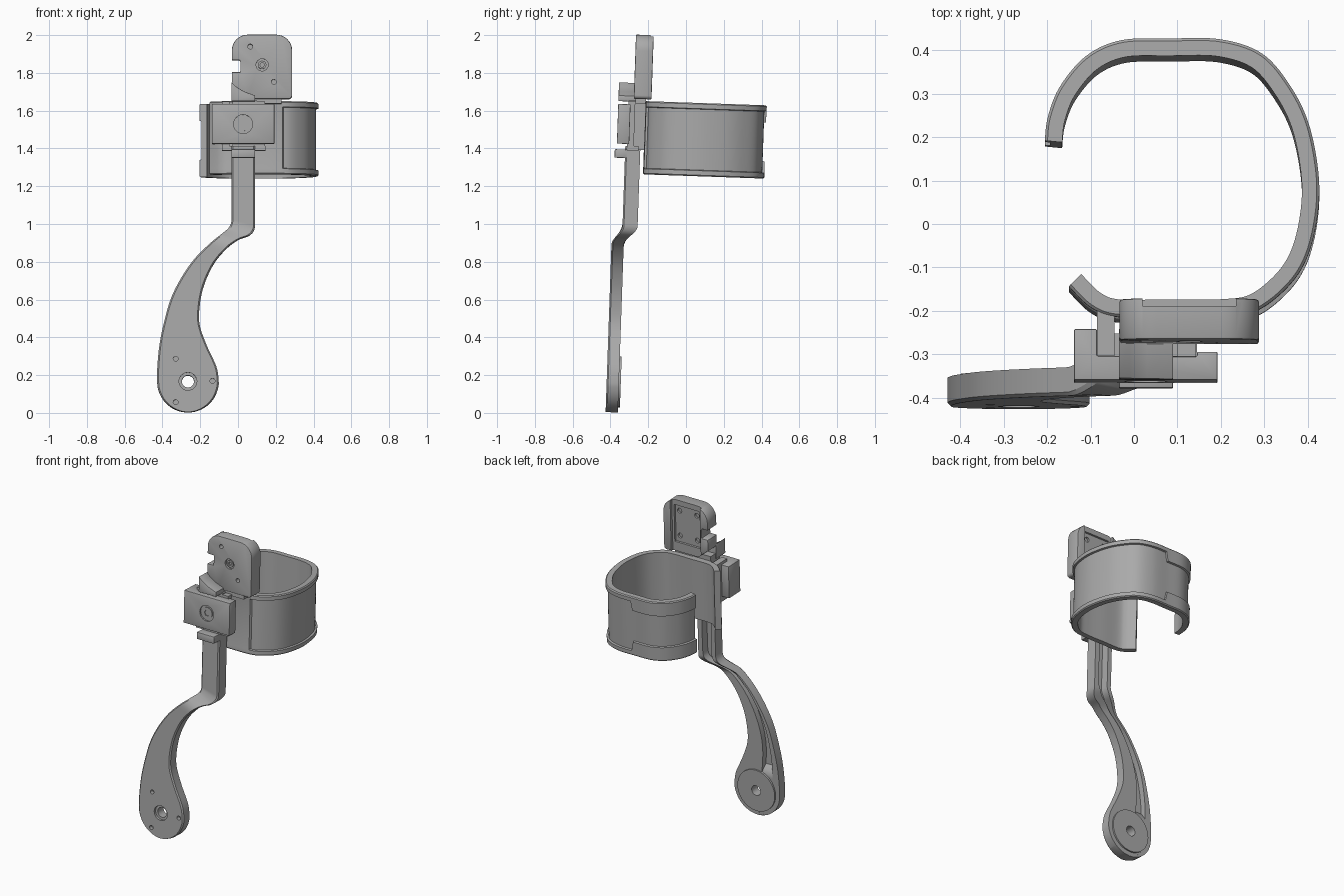
import bpy, bmesh, math
from mathutils import Matrix, Vector

if "Cube" in bpy.data.objects:
    bpy.data.objects.remove(bpy.data.objects["Cube"], do_unlink=True)

grey = bpy.data.materials.new("plain_grey")
grey.use_nodes = True
COLOUR = (0.4, 0.4, 0.4, 1)
grey.diffuse_color = COLOUR
grey.node_tree.nodes["Principled BSDF"].inputs["Base Color"].default_value = COLOUR

parts = []


def finish(name, bm):
    bmesh.ops.recalc_face_normals(bm, faces=bm.faces)
    mesh = bpy.data.meshes.new(name)
    bm.to_mesh(mesh)
    bm.free()
    mesh.materials.append(grey)
    ob = bpy.data.objects.new(name, mesh)
    bpy.context.collection.objects.link(ob)
    parts.append(ob)
    return ob


def loft(name, sections):
    """Closed cross-sections joined in order, with flat end caps."""
    bm = bmesh.new()
    rings = [[bm.verts.new(p) for p in s] for s in sections]
    n = len(rings[0])
    for a, b in zip(rings, rings[1:]):
        for i in range(n):
            j = (i + 1) % n
            bm.faces.new((a[i], a[j], b[j], b[i]))
    bm.faces.new(rings[0])
    bm.faces.new(rings[-1])
    return finish(name, bm)


def prism_y(name, pts, y0, y1):
    return loft(name, [[(x, y, z) for x, z in pts] for y in (y0, y1)])


def prism_z(name, pts, z0, z1):
    return loft(name, [[(x, y, z) for x, y in pts] for z in (z0, z1)])


def rect(x0, x1, b0, b1):
    return [(x0, b0), (x1, b0), (x1, b1), (x0, b1)]


def circle(cx, cz, r, n=32):
    return [(cx + r * math.cos(math.tau * i / n), cz + r * math.sin(math.tau * i / n))
            for i in range(n)]


def arc(cx, cz, r, start, steps=8):
    angles = [math.radians(start + 90 * i / steps) for i in range(steps + 1)]
    return [(cx + r * math.cos(a), cz + r * math.sin(a)) for a in angles]


def spline(keys, n):
    """Catmull-Rom curve through tuples of any length."""
    k = [Vector(p) for p in keys]
    k = [k[0]] + k + [k[-1]]
    out = []
    for p, q, r, s in zip(k, k[1:], k[2:], k[3:]):
        for i in range(n):
            t = i / n
            out.append(0.5 * (2 * q + (r - p) * t + (2 * p - 5 * q + 4 * r - s) * t * t
                              + (3 * q - p - 3 * r + s) * t ** 3))
    return out + [k[-1]]


def step(lo, hi, v):
    t = min(1, max(0, (v - lo) / (hi - lo)))
    return t * t * (3 - 2 * t)


def modify(ob, kind, **settings):
    """Add a modifier and bake it into the mesh."""
    mod = ob.modifiers.new(kind, kind)
    for key, value in settings.items():
        setattr(mod, key, value)
    graph = bpy.context.evaluated_depsgraph_get()
    mesh = bpy.data.meshes.new_from_object(ob.evaluated_get(graph))
    ob.modifiers.clear()
    ob.data = mesh


def bevel(ob, width):
    modify(ob, "BEVEL", width=width, segments=2, limit_method="ANGLE")


def cut(ob, pts, y0, y1):
    cutter = prism_y("cutter", pts, y0, y1)
    cutter.hide_render = True
    parts.remove(cutter)
    modify(ob, "BOOLEAN", object=cutter, operation="DIFFERENCE", solver="EXACT")
    bpy.data.objects.remove(cutter, do_unlink=True)


# Arm: left and right edge stations from the round pad up to the clamp
PX, PZ, PR = -0.265, 0.16, 0.163
stations = []
for deg in (-86, -75, -60, -45, -30, -15, 0):
    c, s = PR * math.cos(math.radians(deg)), PZ + PR * math.sin(math.radians(deg))
    stations.append((PX - c, s, PX + c, s))
stations += [(-.427, .24, -.115, .24), (-.415, .36, -.165, .35), (-.39, .48, -.203, .46),
             (-.355, .6, -.203, .56), (-.3, .71, -.18, .67), (-.23, .81, -.13, .78),
             (-.15, .89, -.065, .86), (-.09, .94, 0, .91), (-.05, .975, .06, .935),
             (-.035, 1.01, .087, .97), (-.035, 1.05, .09, 1.03), (-.035, 1.2, .09, 1.2),
             (-.035, 1.41, .09, 1.41)]


def arm_section(st):
    xl, zl, xr, zr = st
    width = math.hypot(xr - xl, zr - zl)
    c = min(0.2, 0.008 / width)
    mid = (zl + zr) / 2
    up = step(0.85, 1.05, mid)
    deep = 0.002 + 0.035 * step(0.29, 0.33, mid)
    g0, g1 = 0.15 + 0.08 * up, 0.42 + 0.33 * up
    front, back = -0.375, -0.31
    shape = [(0, front + .008), (c, front), (1 - c, front), (1, front + .008), (1, back),
             (g1, back), (g1, back - deep), (g0, back - deep), (g0, back), (0, back)]
    ring = []
    for u, y in shape:
        z = zl + (zr - zl) * u
        lift = (0.055 if y < -.34 else 0.07) * step(0.885, 0.985, z)
        ring.append((xl + (xr - xl) * u, y + lift, z))
    return ring


arm = loft("arm", [arm_section(s) for s in spline(stations, 5)])
disc = prism_y("pad_disc", circle(PX, PZ, 0.135, 48), -0.33, -0.3)
for ob in (arm, disc):
    cut(ob, circle(PX, PZ, 0.032), -0.5, -0.2)
cut(arm, circle(PX, PZ, 0.047), -0.5, -0.36)
for x, z in ((-.33, .28), (-.33, .05), (-.135, .163)):
    cut(arm, circle(x, z, 0.013, 16), -0.5, -0.35)
bevel(prism_y("arm_lip", rect(-.035, .09, 1.345, 1.39), -0.375, -0.3), 0.004)

# Cuff: open band with a recessed outer panel
outline = [(-.205, .185), (-.198, .24), (-.17, .31), (-.11, .38), (-.03, .416), (.08, .42),
           (.2, .418), (.295, .385), (.36, .31), (.403, .22), (.425, .1), (.42, 0),
           (.395, -.09), (.35, -.155), (.28, -.207), (.2, -.22), (.08, -.22), (-.04, -.22),
           (-.1, -.198), (-.15, -.15)]
path = spline(outline, 10)
BOTTOM, TOP, THICK = 1.262, 1.65, 0.04
sections = []
for i, p in enumerate(path):
    d = (path[min(i + 1, len(path) - 1)] - path[max(i - 1, 0)]).normalized()
    inward = Vector((d.y, -d.x))
    front_pad = p.y < 0 and p.x < 0.24
    margin = 0.09 if p.y > 0 and p.x < 0.1 else 0.03
    depth = 0.0005 if front_pad else 0.012
    shape = [(0.006, BOTTOM), (0, BOTTOM + .006), (0, BOTTOM + margin),
             (depth, BOTTOM + margin + .003), (depth, TOP - margin - .003), (0, TOP - margin),
             (0, TOP - .006), (0.006, TOP), (THICK, TOP), (THICK, BOTTOM)]
    sections.append([(p.x + inward.x * o, p.y + inward.y * o, z) for o, z in shape])
loft("cuff", sections)

# Clamp block: channel-shaped, with a recessed screw at the front
clamp = prism_z("clamp_block", [(-.138, -.365), (.192, -.365), (.192, -.3), (.145, -.3),
                                (.145, -.31), (-.085, -.31), (-.085, -.248), (-.138, -.248)],
                1.42, 1.63)
bevel(clamp, 0.003)
cut(clamp, circle(.027, 1.523, 0.05), -0.4, -0.355)
screw = prism_y("clamp_screw", circle(.027, 1.523, 0.036), -0.36, -0.33)
cut(screw, circle(.027, 1.523, 0.02, 6), -0.4, -0.345)

# Slide that joins the cuff to the clamp
prism_z("slide_rail", rect(-.085, -.045, -.31, -.2), 1.39, 1.645)
prism_z("slide_core", rect(-.03, .1, -.312, -.2), 1.39, 1.65)
prism_z("slide_guide", rect(.09, .143, -.312, -.275), 1.39, 1.645)
prism_z("slide_foot", rect(-.085, .145, -.31, -.25), 1.385, 1.41)

# Head plate: rounded, with a side notch and a recessed back
X0, X1, Z0, Z1 = -.033, .287, 1.66, 2.0
head_outline = ([(.05, Z0)] + arc(X1 - .02, Z0 + .02, .02, -90)
                + arc(X1 - .085, Z1 - .085, .085, 0) + arc(X0 + .085, Z1 - .085, .085, 90)
                + [(X0, 1.865), (.012, 1.865), (.012, 1.802), (X0, 1.802), (X0, 1.73)])
head = prism_y("head_plate", head_outline, -0.284, -0.19)
bevel(head, 0.005)
cut(head, rect(.02, .235, 1.6, 2.1), -0.208, -0.1)
cut(head, rect(.035, .22, 1.72, 1.965), -0.222, -0.1)
cut(head, circle(.128, 1.84, 0.032), -0.4, -0.27)
for x, z in ((.065, 1.937), (.19, 1.75)):
    cut(head, circle(x, z, 0.013, 16), -0.4, -0.25)
for x in (.065, .19):
    for z in (1.76, 1.925):
        cut(head, circle(x, z, 0.016, 16), -0.235, -0.1)
boss = prism_y("head_screw", circle(.128, 1.84, 0.022), -0.28, -0.25)
cut(boss, circle(.128, 1.84, 0.012, 6), -0.4, -0.262)

# Hinge tab in front of the head, and the link below it
tab = [(-.035, 1.645), (-.035, 1.745), (-.01, 1.722), (.03, 1.697), (.09, 1.675), (.09, 1.645)]
bevel(prism_y("hinge_tab", tab, -0.365, -0.27), 0.003)
prism_y("hinge_link", rect(-.03, .23, 1.635, 1.68), -0.275, -0.22)

# Whole model leans slightly back
pivot = Matrix.Translation((0, -0.2, 1.45))
lean = pivot @ Matrix.Rotation(-0.035, 4, "X") @ pivot.inverted()
bpy.ops.object.select_all(action="DESELECT")
for ob in parts:
    ob.data.transform(lean)
    ob.select_set(True)
bpy.context.view_layer.objects.active = parts[0]
bpy.ops.object.shade_smooth_by_angle(angle=math.radians(30))
